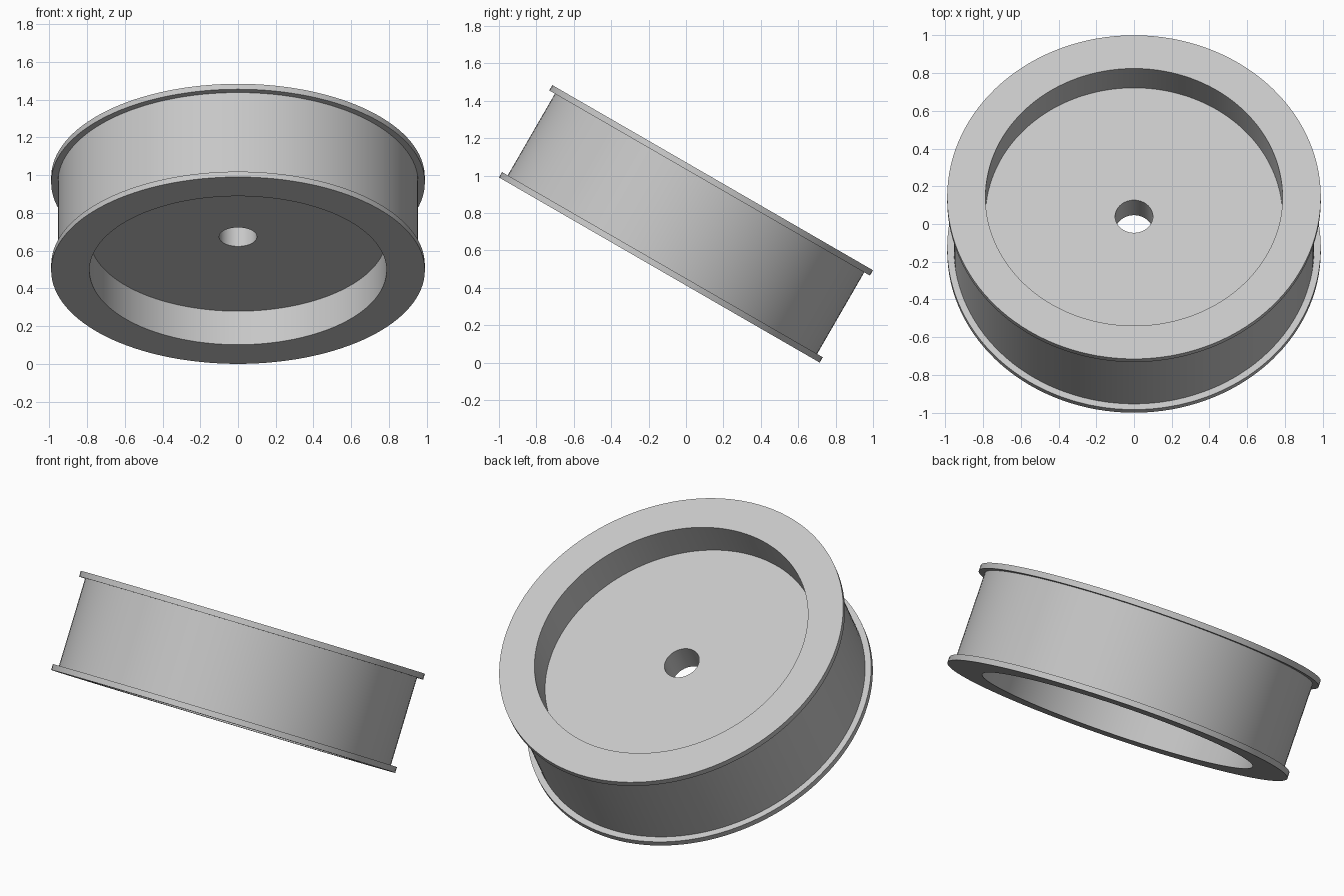
import bpy
import bmesh
import math
from mathutils import Matrix

cube = bpy.data.objects.get("Cube")
if cube:
    bpy.data.objects.remove(cube, do_unlink=True)

SEGMENTS = 128
RADIUS, BARREL, POCKET, BORE = 0.99, 0.955, 0.787, 0.1
HALF_WIDTH, FLANGE, HALF_WEB = 0.285, 0.033, 0.08
TILT = math.radians(-30)

grey = bpy.data.materials.new("light grey")
grey.use_nodes = True
colour = (0.57, 0.57, 0.57, 1)
grey.diffuse_color = colour
grey.node_tree.nodes["Principled BSDF"].inputs["Base Color"].default_value = colour


def lathe(name, profile):
    """Turn a closed (radius, height) profile around the wheel axis."""
    bm = bmesh.new()
    rings = []
    for radius, height in profile:
        ring = []
        for i in range(SEGMENTS):
            a = math.tau * i / SEGMENTS
            ring.append(bm.verts.new((radius * math.cos(a), radius * math.sin(a), height)))
        rings.append(ring)
    for k, ring in enumerate(rings):
        after = rings[(k + 1) % len(rings)]
        for i in range(SEGMENTS):
            j = (i + 1) % SEGMENTS
            bm.faces.new((ring[i], ring[j], after[j], after[i]))
    bmesh.ops.recalc_face_normals(bm, faces=bm.faces)
    mesh = bpy.data.meshes.new(name)
    bm.to_mesh(mesh)
    bm.free()
    mesh.materials.append(grey)
    obj = bpy.data.objects.new(name, mesh)
    bpy.context.collection.objects.link(obj)
    return obj


# Upper half of the section: bore, recessed web, pocket wall, flange, barrel
upper = [
    (BORE, HALF_WEB),
    (POCKET, HALF_WEB),
    (POCKET, HALF_WIDTH),
    (RADIUS, HALF_WIDTH),
    (RADIUS, HALF_WIDTH - FLANGE),
    (BARREL, HALF_WIDTH - FLANGE),
]
lower = [(r, -h) for r, h in reversed(upper)]
wheel = lathe("flanged_wheel", upper + lower)

# Tip the wheel back and rest its lowest edge on the ground
lift = RADIUS * abs(math.sin(TILT)) + HALF_WIDTH * math.cos(TILT)
wheel.matrix_world = Matrix.Translation((0, 0, lift)) @ Matrix.Rotation(TILT, 4, "X")

bpy.ops.object.select_all(action="DESELECT")
wheel.select_set(True)
bpy.context.view_layer.objects.active = wheel
bpy.ops.object.shade_smooth_by_angle(angle=math.radians(30))
